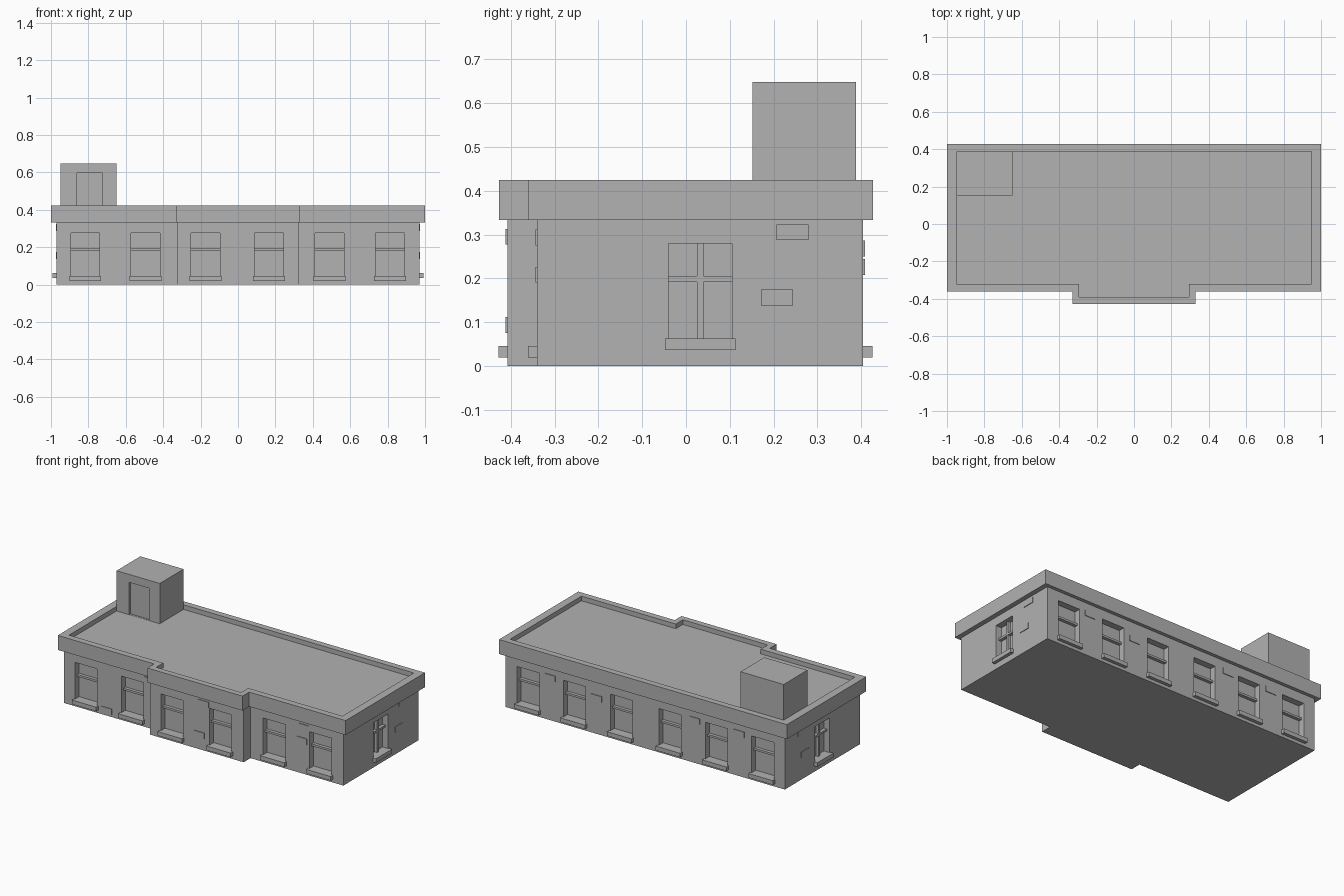
import bpy
import bmesh

cube = bpy.data.objects.get("Cube")
if cube:
    bpy.data.objects.remove(cube, do_unlink=True)

GREY = (0.445, 0.445, 0.445, 1)
mat = bpy.data.materials.new("plain grey")
mat.use_nodes = True
mat.diffuse_color = GREY
mat.node_tree.nodes["Principled BSDF"].inputs["Base Color"].default_value = GREY


def prism(name, outline, z0, z1):
    """Extrude a flat outline upwards into a solid."""
    bm = bmesh.new()
    face = bm.faces.new([bm.verts.new((x, y, z0)) for x, y in outline])
    up = bmesh.ops.extrude_face_region(bm, geom=[face])["geom"]
    verts = [v for v in up if isinstance(v, bmesh.types.BMVert)]
    bmesh.ops.translate(bm, verts=verts, vec=(0, 0, z1 - z0))
    bmesh.ops.recalc_face_normals(bm, faces=bm.faces)
    mesh = bpy.data.meshes.new(name)
    bm.to_mesh(mesh)
    bm.free()
    mesh.materials.append(mat)
    ob = bpy.data.objects.new(name, mesh)
    bpy.context.scene.collection.objects.link(ob)
    return ob


def box(name, x0, x1, y0, y1, z0, z1):
    return prism(name, [(x0, y0), (x1, y0), (x1, y1), (x0, y1)], z0, z1)


def cut(target, cutter):
    """Subtract the cutter from the target and remove it."""
    cutter.hide_render = True
    mod = target.modifiers.new("cut", "BOOLEAN")
    mod.operation = "DIFFERENCE"
    mod.solver = "EXACT"
    mod.object = cutter
    bpy.context.view_layer.objects.active = target
    bpy.ops.object.modifier_apply(modifier=mod.name)
    bpy.data.objects.remove(cutter, do_unlink=True)


def bay_outline(x, back, front, bay_x, bay_front):
    """Rectangle with a shallow projecting bay in the middle of the front."""
    return [(-x, front), (-bay_x, front), (-bay_x, bay_front), (bay_x, bay_front),
            (bay_x, front), (x, front), (x, back), (-x, back)]


def on_wall(name, side, wall, a0, a1, d0, d1, z0, z1):
    """Box on a wall: a runs along it, d is the distance outwards."""
    sign = 1 if side in ("back", "left") else -1
    lo, hi = sorted((wall + sign * d0, wall + sign * d1))
    if side in ("front", "back"):
        return box(name, a0, a1, lo, hi, z0, z1)
    return box(name, lo, hi, a0, a1, z0, z1)


# Main body and overhanging parapet with a sunken roof
WALL_X, BACK, FRONT, BAY_FRONT = 0.97, 0.405, -0.34, -0.408
walls = prism("walls", bay_outline(WALL_X, BACK, FRONT, 0.325, BAY_FRONT), 0, 0.334)
parapet = prism("parapet_and_roof", bay_outline(1, 0.427, -0.36, 0.33, -0.427), 0.333, 0.424)
cut(parapet, prism("roof_cutter", bay_outline(0.95, 0.388, -0.32, 0.295, -0.39), 0.395, 0.5))


# Recessed windows with a crossbar, optional mullion and a sill
def window(label, side, wall, a0, a1, sill_z, bar_z, top, mullion=False):
    cut(walls, on_wall("opening", side, wall, a0, a1, -0.04, 0.05, sill_z, top))
    on_wall(label + "_crossbar", side, wall, a0, a1, -0.042, -0.02, bar_z, bar_z + 0.013)
    if mullion:
        mid = (a0 + a1) / 2
        on_wall(label + "_mullion", side, wall, mid - 0.007, mid + 0.007,
                -0.042, -0.022, sill_z, top)
    on_wall(label + "_sill", side, wall, a0 - 0.008, a1 + 0.008,
            -0.035, 0.021, sill_z - 0.026, sill_z)


for i, x in enumerate((-0.817, -0.495, -0.173, 0.165, 0.49, 0.812)):
    front = BAY_FRONT if abs(x) < 0.3 else FRONT
    window(f"front_window_{i}", "front", front, x - 0.077, x + 0.077, 0.045, 0.179, 0.275)
    window(f"back_window_{i}", "back", BACK, x - 0.077, x + 0.077, 0.045, 0.179, 0.275)
for side, wall in (("left", WALL_X), ("right", -WALL_X)):
    window(side + "_window", side, wall, -0.04, 0.105, 0.062, 0.192, 0.28, True)

# Slightly raised stone blocks scattered over the walls
blocks = [("front", FRONT, -0.71, 0.015), ("front", FRONT, -0.41, 0.28),
          ("front", FRONT, 0.66, 0.275), ("front", FRONT, 0.645, 0.19),
          ("front", BAY_FRONT, -0.02, 0.075), ("front", BAY_FRONT, 0.01, 0.277),
          ("back", BACK, 0.622, 0.25), ("back", BACK, 0.3, 0.208),
          ("back", BACK, -0.38, 0.25), ("back", BACK, -0.69, 0.25)]
for side, wall in (("left", WALL_X), ("right", -WALL_X)):
    blocks += [(side, wall, 0.207, 0.287), (side, wall, 0.171, 0.138)]
for i, (side, wall, a, z) in enumerate(blocks):
    on_wall(f"wall_block_{i}", side, wall, a, a + 0.073, -0.01, 0.004, z, z + 0.036)

# Rooftop stair house with a recessed door
stair_house = box("stair_house", -0.95, -0.65, 0.152, 0.388, 0.39, 0.648)
cut(stair_house, box("door_cutter", -0.862, -0.725, 0.1, 0.164, 0.396, 0.598))
